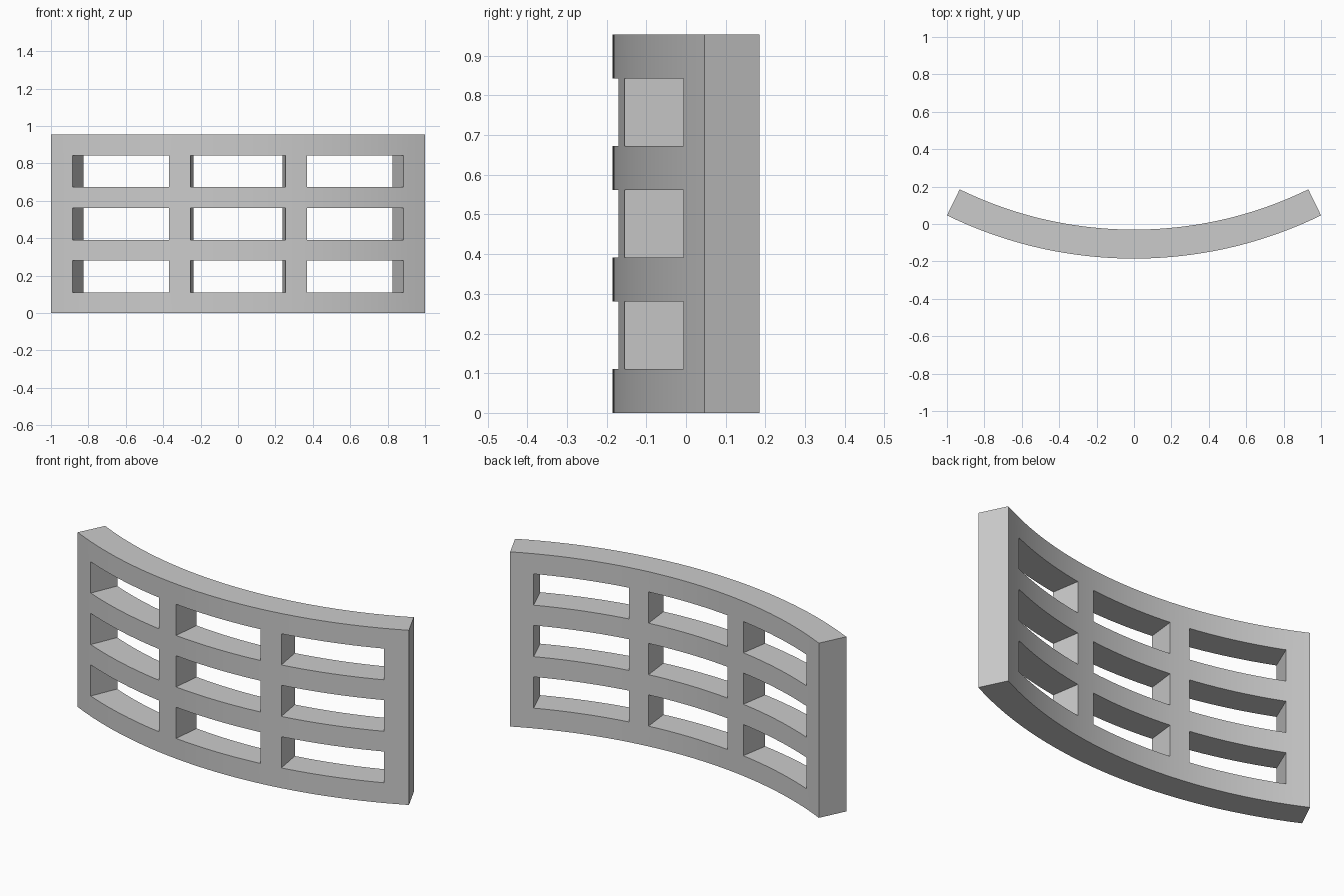
import bpy, bmesh, math

if "Cube" in bpy.data.objects:
    bpy.data.objects.remove(bpy.data.objects["Cube"])

R_OUT, R_IN, CENTRE_Y = 2.28, 2.125, 2.095
BAR, GAP = 0.1105, 0.1705

# Row edges: four rails with three openings between them
z_edges = [0.0]
for step in (BAR, GAP, BAR, GAP, BAR, GAP, BAR):
    z_edges.append(z_edges[-1] + step)

# Column edges, from the x of each edge on the outer face
half = [math.asin(x / R_OUT) for x in (0.255, 0.37, 0.885, 1.0)]
a_edges = [-a for a in reversed(half)] + half
angles, column = [a_edges[0]], []
for c, (a0, a1) in enumerate(zip(a_edges, a_edges[1:])):
    n = max(2, round((a1 - a0) / math.radians(1.3)))
    for k in range(1, n + 1):
        angles.append(a0 + (a1 - a0) * k / n)
        column.append(c)

bm = bmesh.new()

# Flat lattice sheet: x = angle, y = radius, z = height
grid = [[bm.verts.new((a, R_OUT, z)) for z in z_edges] for a in angles]
for i, c in enumerate(column):
    for j in range(len(z_edges) - 1):
        if c % 2 and j % 2:
            continue  # opening
        bm.faces.new((grid[i][j], grid[i + 1][j], grid[i + 1][j + 1], grid[i][j + 1]))
for v in [v for v in bm.verts if not v.link_faces]:
    bm.verts.remove(v)

# Thickness
ext = bmesh.ops.extrude_face_region(bm, geom=bm.faces[:], use_keep_orig=True)
for v in ext["geom"]:
    if isinstance(v, bmesh.types.BMVert):
        v.co.y = R_IN

# Bend around the vertical axis
for v in bm.verts:
    a, r, z = v.co
    v.co = (r * math.sin(a), CENTRE_Y - r * math.cos(a), z)
bmesh.ops.recalc_face_normals(bm, faces=bm.faces[:])

mesh = bpy.data.meshes.new("curved_lattice_panel")
bm.to_mesh(mesh)
bm.free()
panel = bpy.data.objects.new("curved_lattice_panel", mesh)
bpy.context.collection.objects.link(panel)

grey = bpy.data.materials.new("light_grey")
grey.diffuse_color = (0.6, 0.6, 0.6, 1)
grey.use_nodes = True
grey.node_tree.nodes["Principled BSDF"].inputs["Base Color"].default_value = grey.diffuse_color
mesh.materials.append(grey)

# Smooth curve, crisp edges
bpy.context.view_layer.objects.active = panel
panel.select_set(True)
bpy.ops.object.shade_smooth_by_angle(angle=math.radians(30))
